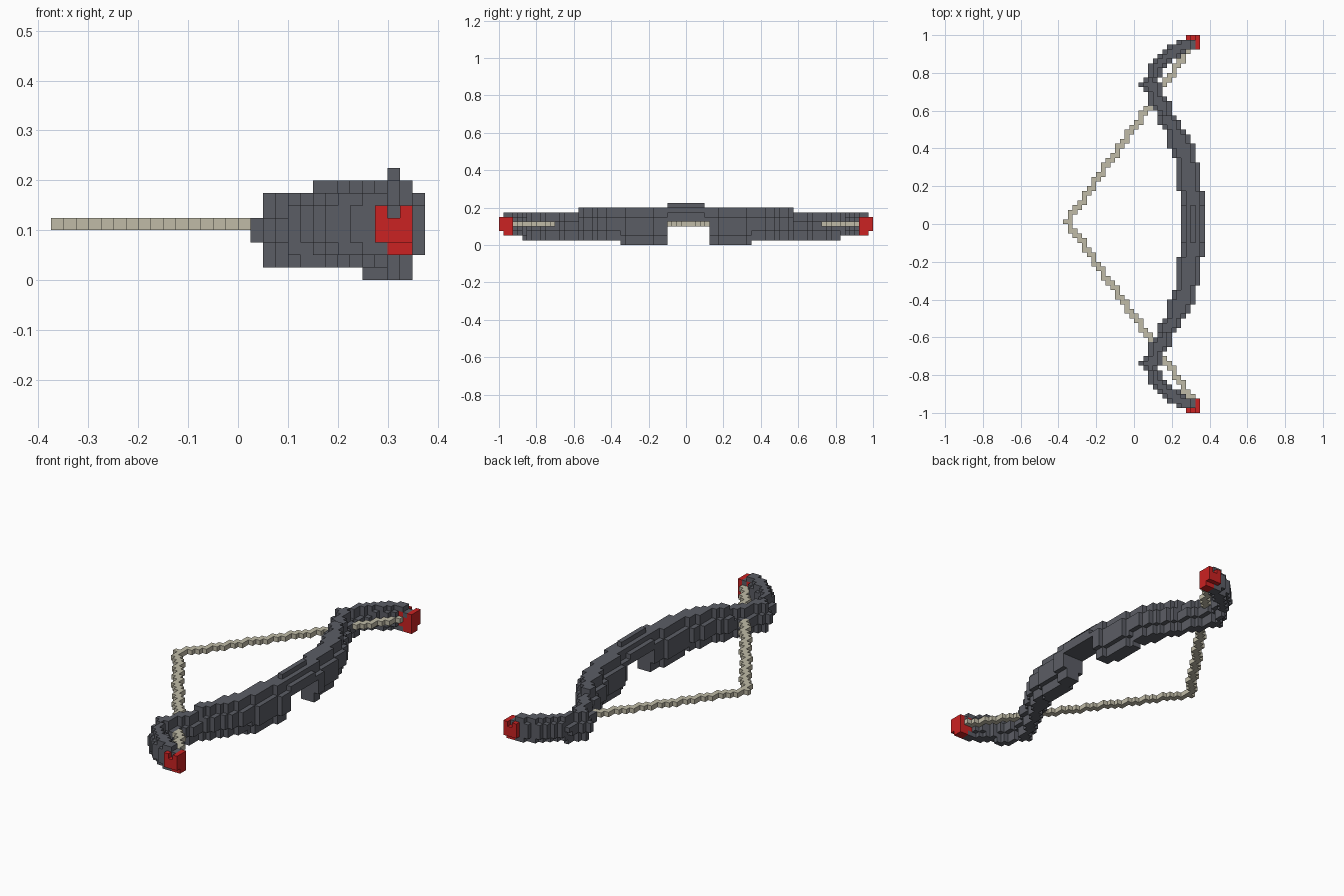
import bpy
from mathutils import Vector

cube = bpy.data.objects.get("Cube")
if cube:
    bpy.data.objects.remove(cube, do_unlink=True)

V = 0.025  # edge of one block
AXES = [Vector(a) for a in ((1, 0, 0), (0, 1, 0), (0, 0, 1))]


def material(name, color):
    m = bpy.data.materials.new(name)
    m.use_nodes = True
    m.diffuse_color = (*color, 1)
    m.node_tree.nodes["Principled BSDF"].inputs["Base Color"].default_value = (*color, 1)
    return m


def block_object(name, cells, mat):
    """Outer skin of a set of grid blocks (i, j, k)."""
    verts, faces = {}, []
    for cell in cells:
        for n in range(3):
            u, w = AXES[(n + 1) % 3], AXES[(n + 2) % 3]
            for side in (0, 1):
                step = AXES[n] * (2 * side - 1)
                if tuple(int(c) for c in Vector(cell) + step) in cells:
                    continue
                p = Vector(cell) + AXES[n] * side
                quad = [p, p + u, p + u + w, p + w]
                if not side:
                    quad.reverse()
                faces.append([verts.setdefault(tuple(q), len(verts)) for q in quad])
    mesh = bpy.data.meshes.new(name)
    mesh.from_pydata([((x - 15) * V, y * V, z * V) for x, y, z in verts], [], faces)
    mesh.materials.append(mat)
    obj = bpy.data.objects.new(name, mesh)
    bpy.context.collection.objects.link(obj)


def interp(points, t):
    for (a, p), (b, q) in zip(points, points[1:]):
        if t <= b:
            return round(p + (q - p) * (t - a) / (b - a))
    return points[-1][1]


# Edges of the recurved limb: (block along length, block across)
BACK = [(0, 25), (6, 25), (7, 24), (13, 24), (14, 23), (18, 22), (24, 19), (28, 17),
        (29, 16), (30, 17), (32, 18), (34, 19), (36, 21), (37, 22), (38, 24)]
FACE = [(0, 29), (6, 29), (7, 28), (11, 28), (13, 27), (16, 27), (19, 25), (22, 23),
        (24, 22), (28, 20), (30, 19), (32, 20), (34, 22), (36, 25), (37, 27), (38, 27)]

# Limb with rounded section and a notch under the grip
limb = set()
for j in range(-39, 39):
    k = j if j >= 0 else -1 - j
    lo, hi = interp(BACK, k), interp(FACE, k)
    top = 8 if k < 4 else 7 if k < 23 else 6
    bottom = 0 if k < 14 else 1 if k < (33 if j > 0 else 35) else 2
    for i in range(lo, hi + 1):
        d = min(i - lo, hi - i)
        cut = (2 if k < 34 else 1) if d == 0 else 0
        ridge = 1 if d == 1 and k < 4 else 0
        start = 5 if -4 <= j <= 4 else bottom + cut
        for z in range(start, top - cut - ridge + 1):
            limb.add((i, j, z))

# Tip caps
tips = set()
for j in (37, 38, 39):
    for i in (26, 27, 28):
        for z in range(2, 6):
            if (i, z) in ((26, 2), (27, 5)) or (j == 39 and z == 2):
                continue
            tips |= {(i, j, z), (i, -1 - j, z)}

# Drawn bowstring
string = set()
for j in range(-37, 38):
    k = abs(j)
    for i in range(round(0.705 * k), round(0.705 * (k + 1)) + 1):
        string.add((i, j, 4))

limb -= tips
string -= limb | tips

block_object("bow_limb", limb, material("slate grey", (0.105, 0.11, 0.13)))
block_object("tip_caps", tips, material("red", (0.6, 0.016, 0.016)))
block_object("bowstring", string, material("pale beige", (0.53, 0.5, 0.39)))
